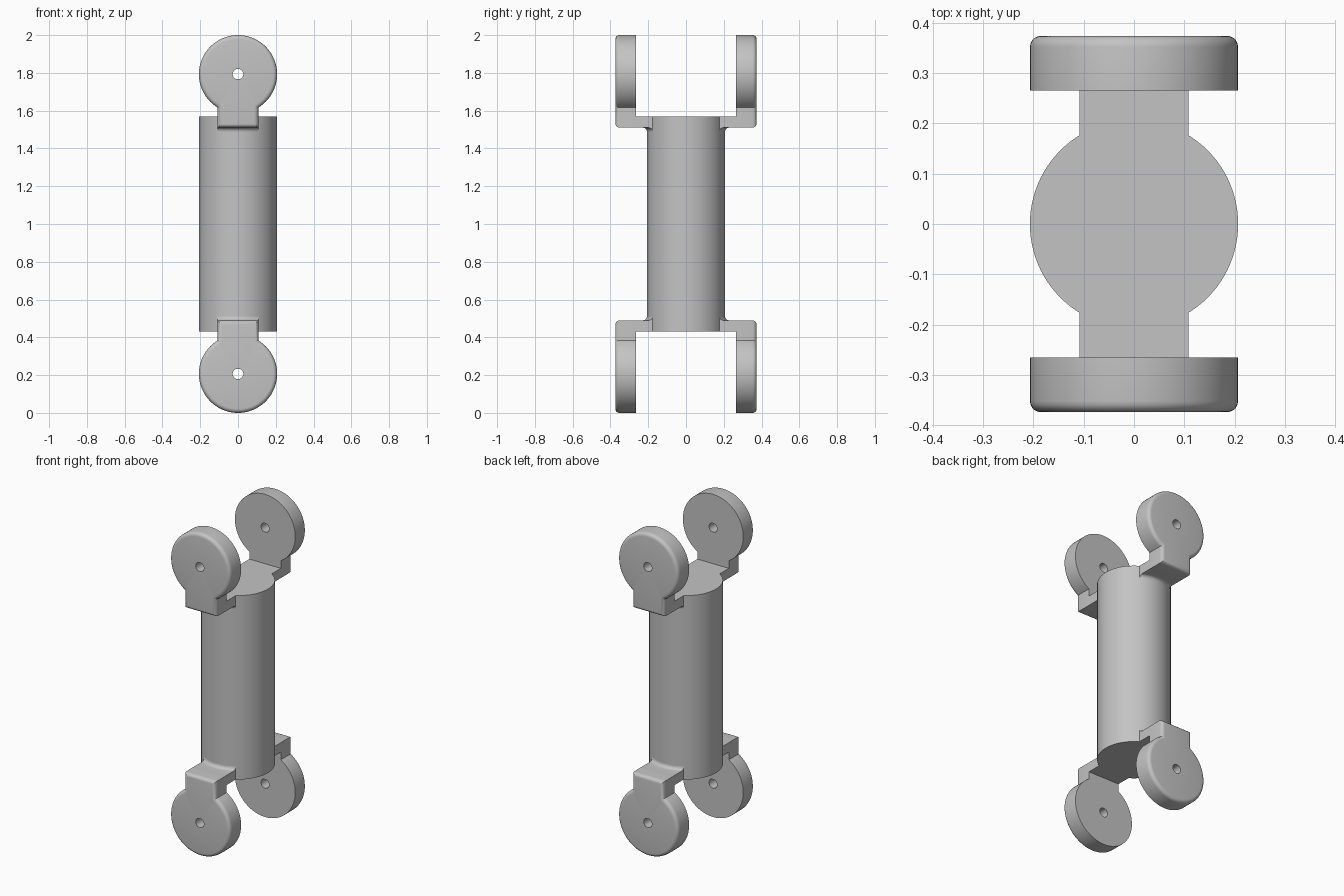
import bpy, bmesh
from math import sin, cos, atan2, pi, sqrt, hypot

if "Cube" in bpy.data.objects:
    bpy.data.objects.remove(bpy.data.objects["Cube"])

R = 0.207                  # body and disc radius
HALF = 0.57                # half height of the body
NECK = 0.108               # half width of the necks
INNER, OUTER = 0.265, 0.374
DISC_Z = 1 - R             # disc centre above the middle
LEDGE = 0.51               # underside of the arms above the middle
HOLE = 0.028
ROUND = 0.022

grey = bpy.data.materials.new("grey")
grey.use_nodes = True
grey.diffuse_color = (0.55, 0.55, 0.55, 1)
grey.node_tree.nodes["Principled BSDF"].inputs["Base Color"].default_value = (0.55, 0.55, 0.55, 1)


def finish(name, bm, mirrored=False):
    """Turn a bmesh, centred on mid height, into a smooth shaded object."""
    bmesh.ops.recalc_face_normals(bm, faces=bm.faces)
    mesh = bpy.data.meshes.new(name)
    bm.to_mesh(mesh)
    bm.free()
    mesh.materials.append(grey)
    obj = bpy.data.objects.new(name, mesh)
    bpy.context.collection.objects.link(obj)
    obj.location.z = 1
    bpy.ops.object.select_all(action="DESELECT")
    obj.select_set(True)
    bpy.context.view_layer.objects.active = obj
    bpy.ops.object.shade_smooth_by_angle()
    if mirrored:
        mod = obj.modifiers.new("mirror", "MIRROR")
        mod.use_axis = (False, True, True)
        mod.use_mirror_merge = False
    return obj


def bridge(bm, a, b):
    """Join two closed rings with quads."""
    for i in range(len(a)):
        j = (i + 1) % len(a)
        bm.faces.new((a[i], a[j], b[j], b[i]))


# Body
bm = bmesh.new()
bmesh.ops.create_cone(bm, cap_ends=True, segments=96, radius1=R, radius2=R, depth=2 * HALF)
finish("body", bm)

# Pierced discs with necks, rounded on the outside rim
start = atan2(-sqrt(R * R - NECK * NECK), NECK)
steps = 64
sweep = pi - 2 * start
outline = [(R * cos(start + sweep * i / steps), R * sin(start + sweep * i / steps))
           for i in range(steps + 1)]
outline += [(-NECK, LEDGE - DISC_Z), (NECK, LEDGE - DISC_Z)]
hole = [(x * HOLE / hypot(x, z), z * HOLE / hypot(x, z)) for x, z in outline]

bm = bmesh.new()
rim_in, rim_out, hole_in, hole_out = [
    [bm.verts.new((x, y, z + DISC_Z)) for x, z in ring]
    for ring, y in ((outline, INNER), (outline, OUTER), (hole, INNER), (hole, OUTER))]
bridge(bm, rim_in, rim_out)
bridge(bm, rim_out, hole_out)
bridge(bm, hole_out, hole_in)
bridge(bm, hole_in, rim_in)
rim = set(rim_out)
edges = [e for e in bm.edges if e.verts[0] in rim and e.verts[1] in rim]
bmesh.ops.bevel(bm, geom=edges, offset=ROUND, segments=5, profile=0.5,
                affect="EDGES", loop_slide=False)
finish("pierced_discs", bm, mirrored=True)

# Arms from the body to the necks, with a fillet under the joint
bm = bmesh.new()
rings = []
columns = 12
for i in range(columns + 1):
    x = NECK * (2 * i / columns - 1)
    y = sqrt(R * R - x * x)
    section = [(y - 0.002, HALF), (INNER + 0.005, HALF), (INNER + 0.005, LEDGE)]
    section += [(y + ROUND * (1 - sin(a)), LEDGE - ROUND * (1 - cos(a)))
                for a in (pi / 2 * k / 6 for k in range(7))]
    section.append((y - 0.002, LEDGE - ROUND))
    rings.append([bm.verts.new((x, py, pz)) for py, pz in section])
for a, b in zip(rings, rings[1:]):
    bridge(bm, a, b)
bm.faces.new(rings[0])
bm.faces.new(rings[-1])
finish("arms", bm, mirrored=True)
